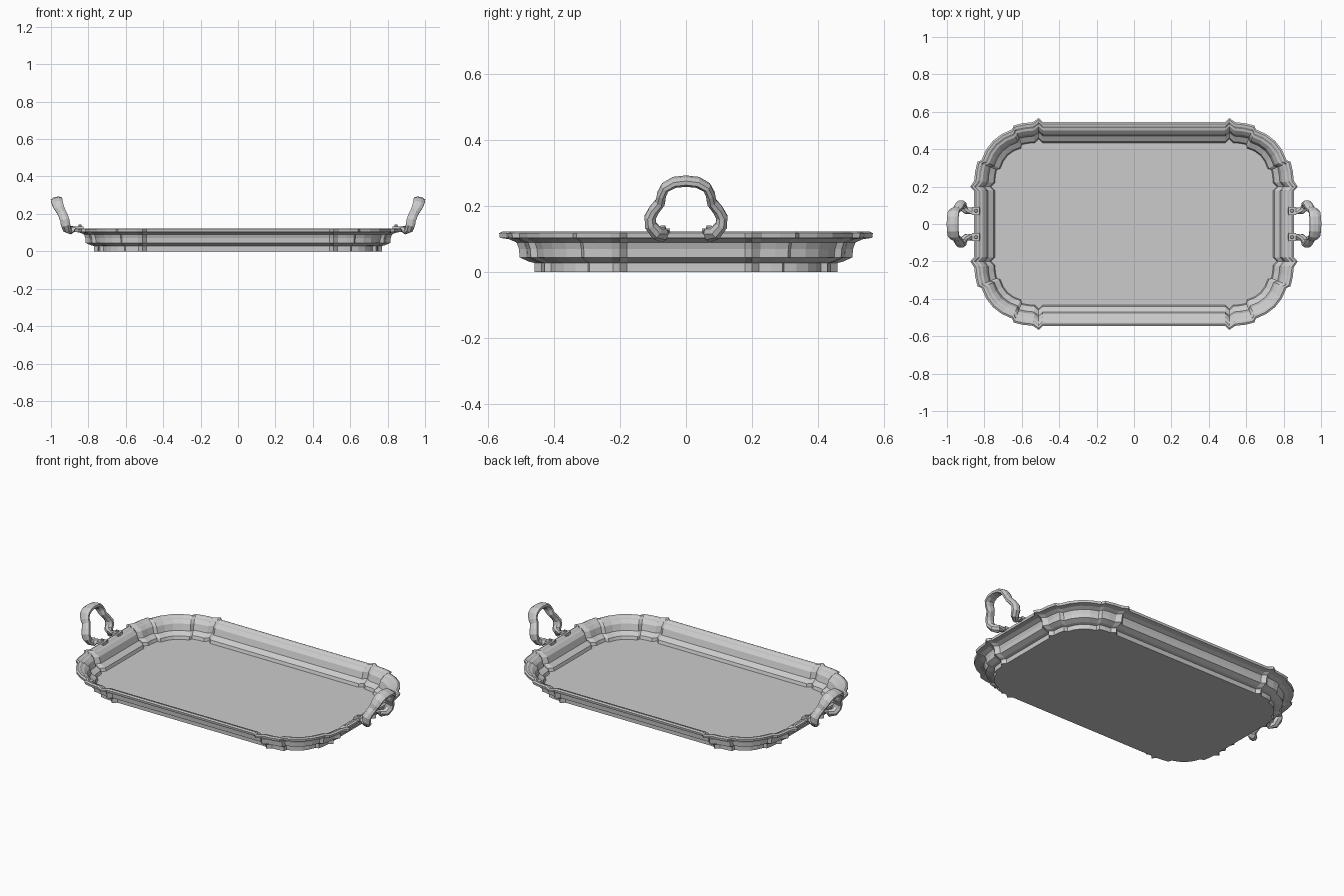
import bpy, bmesh, math
from mathutils import Vector

if "Cube" in bpy.data.objects:
    bpy.data.objects.remove(bpy.data.objects["Cube"])


def finish(bm, name):
    bmesh.ops.recalc_face_normals(bm, faces=bm.faces)
    me = bpy.data.meshes.new(name)
    bm.to_mesh(me)
    bm.free()
    ob = bpy.data.objects.new(name, me)
    bpy.context.collection.objects.link(ob)
    return ob


def skin(rings, name):
    # Bridge closed rings in order and cap both ends
    bm = bmesh.new()
    vs = [[bm.verts.new(p) for p in ring] for ring in rings]
    n = len(vs[0])
    for a, b in zip(vs, vs[1:]):
        for i in range(n):
            j = (i + 1) % n
            bm.faces.new((a[i], a[j], b[j], b[i]))
    bm.faces.new(vs[0])
    bm.faces.new(vs[-1])
    return finish(bm, name)


# Scalloped corner: angle from the long side, radius change
CX, CY = 0.51, 0.20
half = [(0, .021), (5, .001), (14, .004), (22, .008), (25, -.008), (35, -.002)]
corner = half + [(45, .001)] + [(90 - a, d) for a, d in reversed(half)]


def outline(r, z):
    q = [(CX - .022, CY + r)]
    for a, d in corner:
        t = math.radians(a)
        q.append((CX + (r + d) * math.sin(t), CY + (r + d) * math.cos(t)))
    q.append((CX + r, CY - .022))
    right = q + [(x, -y) for x, y in reversed(q)]
    return [Vector((x, y, z)) for x, y in right + [(-x, y) for x, y in reversed(right)]]


# Tray: section from underside, over the rim, down to the floor
section = [(.238, 0), (.238, .028), (.255, .032), (.283, .045), (.285, .07),
           (.292, .09), (.315, .1), (.343, .104), (.345, .118), (.335, .123),
           (.322, .121), (.312, .113), (.3, .11), (.281, .092), (.275, .072),
           (.27, .056), (.25, .044), (.24, .038), (.234, .02)]
skin([outline(r, z) for r, z in section], "tray")

# Handle: half path (x, y, z, half width, half thickness)
path = [(.825, .07, .124, .009, .018), (.865, .07, .122, .010, .018),
        (.895, .07, .113, .016, .022), (.915, .09, .120, .022, .020),
        (.922, .107, .142, .025, .018), (.926, .109, .166, .025, .017),
        (.934, .097, .188, .024, .016), (.945, .078, .212, .024, .015),
        (.957, .074, .235, .027, .014), (.965, .063, .257, .030, .014),
        (.969, .036, .272, .031, .015), (.970, 0, .276, .031, .015)]
path += [(x, -y, z, w, h) for x, y, z, w, h in reversed(path[:-1])]
pts = [Vector(p[:3]) for p in path]
rings = []
for i, p in enumerate(path):
    t = (pts[min(i + 1, len(pts) - 1)] - pts[max(i - 1, 0)]).normalized()
    ref = Vector((1, 0, -.2))
    b = (ref - t * ref.dot(t)).normalized()
    n = t.cross(b)
    ring = []
    for k in range(8):
        a = math.radians(45 * k + 22.5)
        ring.append(pts[i] + b * p[3] * 1.08 * math.cos(a) + n * p[4] * 1.08 * math.sin(a))
    rings.append(ring)
handle = skin(rings, "handles")

# Mounting pads and rivets on the rim
bm = bmesh.new()
for y in (-.07, .07):
    r = bmesh.ops.create_cube(bm, size=1)
    for v in r["verts"]:
        v.co = Vector((.845 + v.co.x * .04, y + v.co.y * .044, .125 + v.co.z * .016))
    r = bmesh.ops.create_cone(bm, cap_ends=True, segments=8, radius1=.010, radius2=.007, depth=.01)
    for v in r["verts"]:
        v.co += Vector((.845, y, .137))
pads = finish(bm, "handle_mounts")

# Mirror handle parts to the other end
for ob in (handle, pads):
    ob.modifiers.new("Mirror", 'MIRROR').use_axis[0] = True
